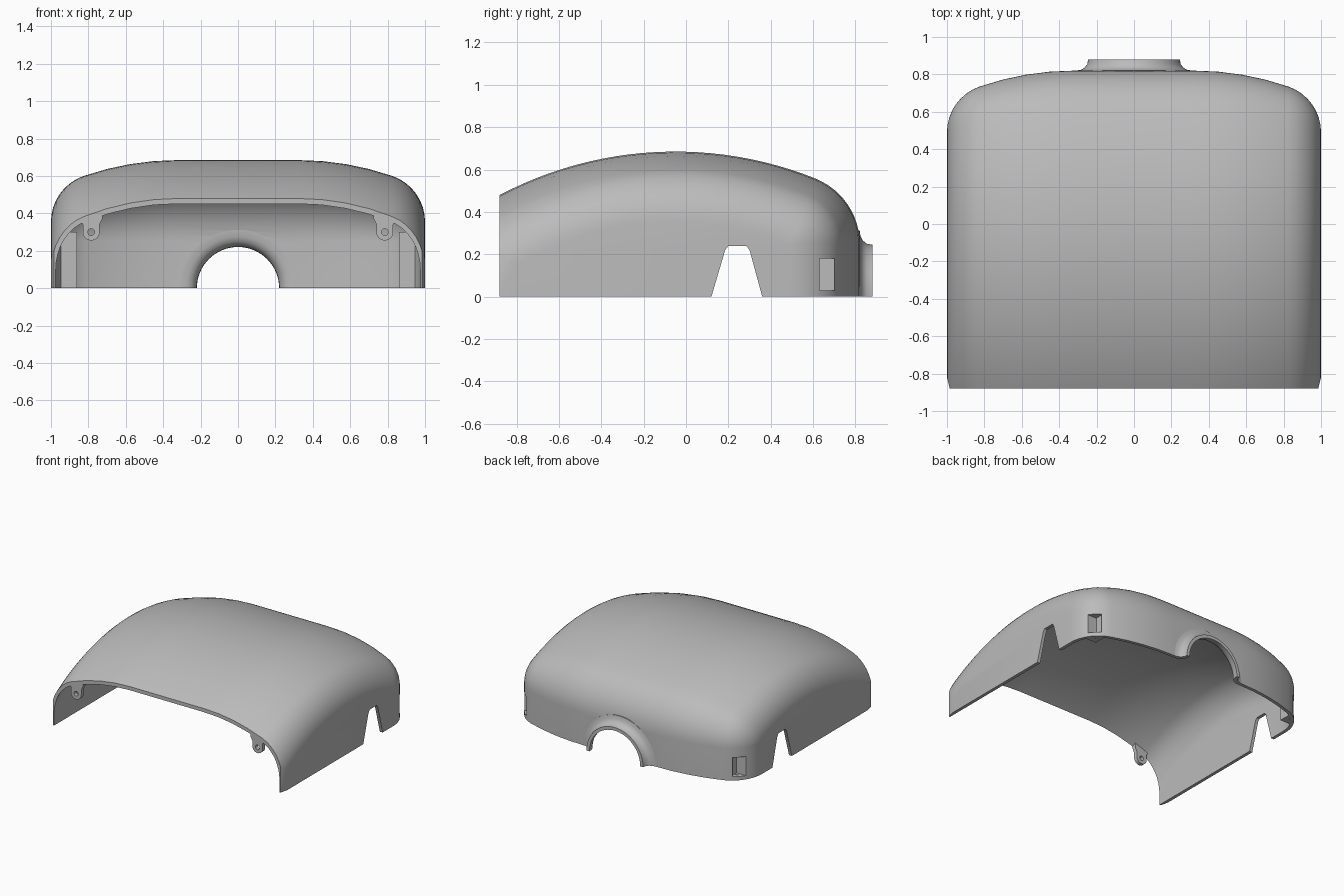
import bpy, bmesh, math
from math import sin, cos, radians, pi

if "Cube" in bpy.data.objects:
    bpy.data.objects.remove(bpy.data.objects["Cube"])

grey = bpy.data.materials.new("plain grey")
grey.use_nodes = True
GREY = (0.5, 0.5, 0.5, 1)
grey.diffuse_color = GREY
grey.node_tree.nodes["Principled BSDF"].inputs["Base Color"].default_value = GREY

WALL = 0.025
FRONT = -0.88


def finish(bm, name):
    bmesh.ops.remove_doubles(bm, verts=bm.verts, dist=0.0001)
    bmesh.ops.recalc_face_normals(bm, faces=bm.faces)
    mesh = bpy.data.meshes.new(name)
    bm.to_mesh(mesh)
    bm.free()
    mesh.materials.append(grey)
    ob = bpy.data.objects.new(name, mesh)
    bpy.context.collection.objects.link(ob)
    return ob


def prism(name, outline, place, a, b):
    """Extrude a 2D outline from a to b; place maps (u, v, w) to a point."""
    bm = bmesh.new()
    ends = [[bm.verts.new(place(u, v, w)) for u, v in outline] for w in (a, b)]
    n = len(outline)
    bm.faces.new(ends[0])
    bm.faces.new(ends[1])
    for i in range(n):
        j = (i + 1) % n
        bm.faces.new((ends[0][i], ends[0][j], ends[1][j], ends[1][i]))
    return finish(bm, name)


def along_x(u, v, w): return (w, u, v)
def along_y(u, v, w): return (u, w, v)
def along_z(u, v, w): return (u, v, w)


def rect(u0, u1, v0, v1):
    return [(u0, v0), (u1, v0), (u1, v1), (u0, v1)]


def circle(u, v, r, n=32):
    return [(u + r * cos(2 * pi * i / n), v + r * sin(2 * pi * i / n)) for i in range(n)]


def boolean(ob, tool, operation="DIFFERENCE"):
    mod = ob.modifiers.new("cut", "BOOLEAN")
    mod.object, mod.operation, mod.solver = tool, operation, "EXACT"
    bpy.context.view_layer.objects.active = ob
    bpy.ops.object.modifier_apply(modifier=mod.name)


def section(inset):
    """Half cross-section as (x, drop): flat crown, wide arc, tight shoulder."""
    wide, tight = 1.54, 0.259
    bend = math.asin(0.421 / (wide - tight))
    pts = []
    for i in range(5):
        a = bend * i / 4
        r = wide - inset
        pts.append((0.32 + r * sin(a), wide - r * cos(a)))
    for i in range(1, 9):
        a = bend + (pi / 2 - bend) * i / 8
        r = tight - inset
        pts.append((0.741 + r * sin(a), 0.33 - r * cos(a)))
    return pts


def dome(name, inset, bottom):
    """Sweep the section back along the roof arc, round the rear and down."""
    half = section(inset)
    full = [(-x, d) for x, d in reversed(half)] + half
    roof_y, roof_z, roof_r, rear_r = -0.05, -1.095, 1.78, 0.33
    start, turn = radians(-40), math.asin(0.54 / 1.45)
    path = [(roof_y, roof_z, roof_r, start + (turn - start) * i / 30) for i in range(31)]
    path += [(0.49, 0.25, rear_r, turn + (pi / 2 - turn) * i / 12) for i in range(1, 13)]
    path.append((0.49, bottom, rear_r, pi / 2))
    bm = bmesh.new()
    rows = [[bm.verts.new((x, y + (r - d) * sin(a), z + (r - d) * cos(a)))
             for x, d in full] for y, z, r, a in path]
    reach = (bottom - roof_z) / cos(start)
    foot = [bm.verts.new((x, roof_y + reach * sin(start), bottom))
            for x in (full[0][0], full[-1][0])]
    for r0, r1 in zip(rows, rows[1:]):
        for i in range(len(full) - 1):
            # the shoulder edge pinches to a point round the rear corner
            bm.faces.new((r0[i], r0[i + 1], r1[i + 1], r1[i]))
    bm.faces.new(rows[0] + [foot[1], foot[0]])
    bm.faces.new(rows[-1] + [foot[1], foot[0]])
    # Weld the pinched corner before adding the flat side walls
    bmesh.ops.remove_doubles(bm, verts=bm.verts, dist=0.0001)
    bmesh.ops.holes_fill(bm, edges=[e for e in bm.edges if e.is_boundary], sides=0)
    return finish(bm, name)


# Hollow shell with an open front and bottom
shell = dome("cover_shell", 0, 0)
cavity = dome("cavity_helper", WALL, -0.1)
front_cut = prism("front_cutter", rect(-2, FRONT, -1, 2), along_x, -2, 2)
boolean(shell, cavity)
boolean(shell, front_cut)
helpers = [cavity, front_cut]

# Rear arch opening and side notches
arch = prism("arch_cutter", circle(0, 0, 0.312, 64), along_y, 0.6, 1)
notch_shape = [(0.11, -0.05), (0.12, 0), (0.185, 0.22), (0.2, 0.24),
               (0.285, 0.24), (0.3, 0.22), (0.36, 0), (0.37, -0.05)]
notch = prism("notch_cutter", notch_shape, along_x, -1.2, 1.2)
for tool in (arch, notch):
    boolean(shell, tool)
    helpers.append(tool)

parts = [shell]
for side, s in (("left", 1), ("right", -1)):
    # Slight taper at the front lower corner
    taper = prism("taper_cutter", [(s * 0.98, -0.9), (s, -0.82), (s * 1.1, -0.82),
                                   (s * 1.1, -0.9)], along_z, -0.1, 0.3)
    boolean(shell, taper)

    # Screw post in the rear corner, with a side pocket and a hole below
    post = prism("corner_post_" + side, rect(s * 0.86, s * 1.1, 0.6, 0.9), along_z, 0, 0.3)
    boolean(post, cavity, "INTERSECT")
    pocket = prism("pocket_cutter", rect(0.63, 0.7, 0.03, 0.18), along_x, s * 0.88, s * 1.2)
    bore = prism("bore_cutter", circle(s * 0.905, 0.662, 0.014, 16), along_z, -0.1, 0.1)
    boolean(shell, pocket)
    boolean(post, pocket)
    boolean(post, bore)

    # Front mounting tab with a screw hole
    cx, cz, r = s * 0.785, 0.3, 0.045
    rounded = [(cx + r * cos(a), cz + r * sin(a))
               for a in (pi + pi * i / 16 for i in range(17))]
    outline = rounded + [(cx + r, 0.34), (cx + r + 0.015, 0.37), (cx + r + 0.015, 0.42),
                         (cx - r - 0.015, 0.42), (cx - r - 0.015, 0.37), (cx - r, 0.34)]
    tab = prism("front_tab_" + side, outline, along_y, FRONT, FRONT + 0.03)
    hole = prism("tab_hole_cutter", circle(cx, cz, 0.018, 24), along_y, -1, -0.8)
    boolean(tab, cavity, "INTERSECT")
    boolean(tab, hole)
    parts += [post, tab]
    helpers += [taper, pocket, bore, hole]

# Flared half-ring collar round the rear arch: (radius, y)
flare = [(0.312, 0.82), (0.285, 0.824), (0.265, 0.835), (0.25, 0.853), (0.245, 0.88),
         (0.22, 0.88), (0.222, 0.85), (0.232, 0.825), (0.25, 0.807), (0.275, 0.797),
         (0.312, 0.795)]
bm = bmesh.new()
STEPS = 32
rings = [[bm.verts.new((r * cos(pi * i / STEPS), y, r * sin(pi * i / STEPS)))
          for r, y in flare] for i in range(STEPS + 1)]
for r0, r1 in zip(rings, rings[1:]):
    for i in range(len(flare)):
        j = (i + 1) % len(flare)
        bm.faces.new((r0[i], r0[j], r1[j], r1[i]))
bm.faces.new(rings[0])
bm.faces.new(rings[-1])
parts.append(finish(bm, "arch_collar"))

for ob in helpers:
    bpy.data.objects.remove(ob)

# Smooth shading with sharp rims
bpy.ops.object.select_all(action="DESELECT")
for ob in parts:
    ob.select_set(True)
bpy.context.view_layer.objects.active = shell
bpy.ops.object.shade_smooth_by_angle(angle=radians(30))
